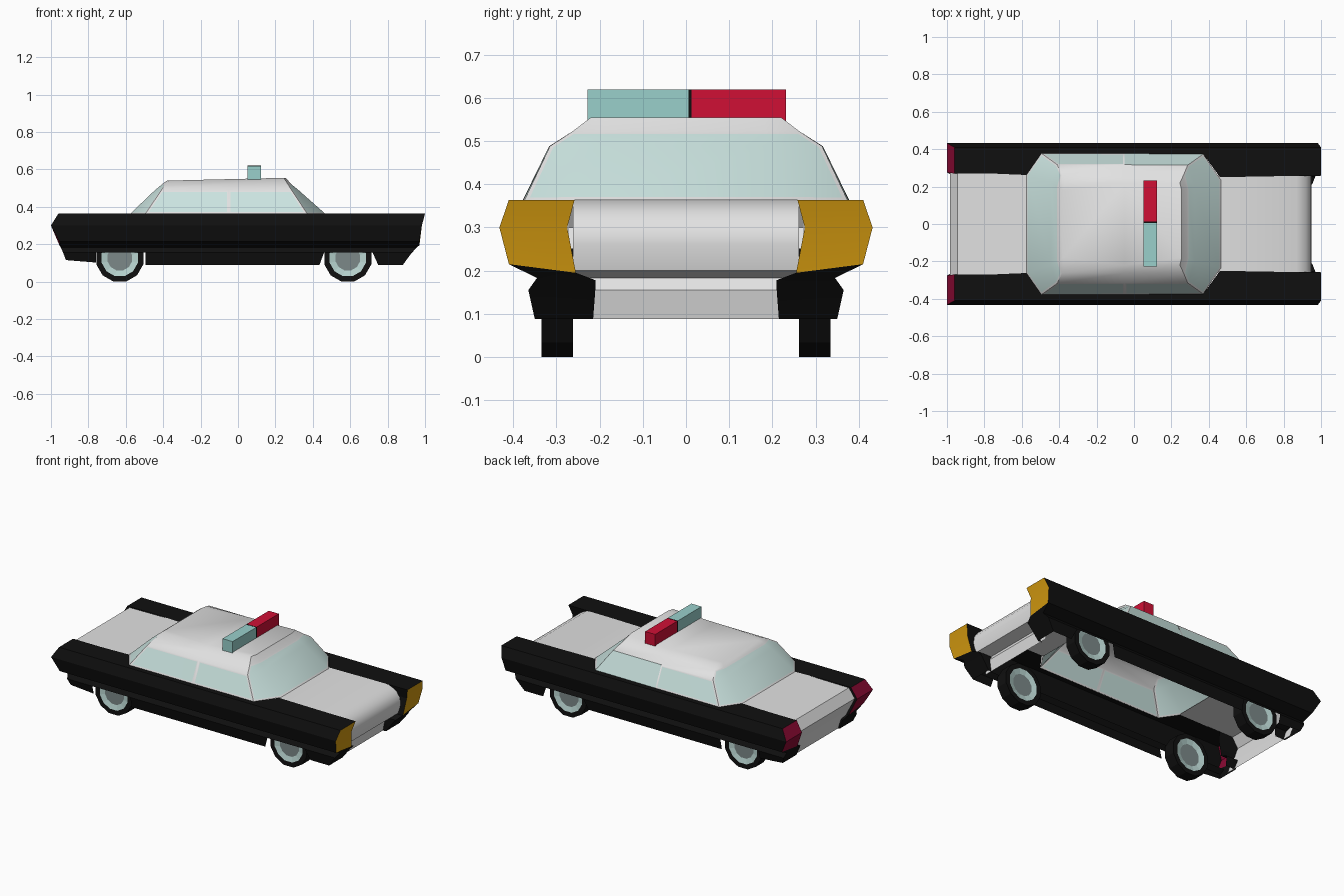
import bpy, bmesh, math

if "Cube" in bpy.data.objects:
    bpy.data.objects.remove(bpy.data.objects["Cube"])


def mat(name, r, g, b):
    m = bpy.data.materials.new(name)
    m.diffuse_color = (r, g, b, 1)
    m.use_nodes = True
    m.node_tree.nodes["Principled BSDF"].inputs["Base Color"].default_value = m.diffuse_color
    return m


BLACK = mat("black paint", 0.005, 0.005, 0.005)
WHITE = mat("white paint", 0.76, 0.76, 0.76)
GLASS = mat("window glass", 0.60, 0.78, 0.75)
TEAL = mat("teal lamp", 0.32, 0.63, 0.60)
RED = mat("red lamp", 0.63, 0.005, 0.036)
TAIL = mat("tail lamp red", 0.27, 0.003, 0.035)
AMBER = mat("amber lamp", 0.65, 0.32, 0.005)
WALL = mat("pale wheel ring", 0.48, 0.66, 0.63)
HUB = mat("hub grey", 0.20, 0.25, 0.25)


def finish(bm, name, mats, mirror=False, smooth=None):
    me = bpy.data.meshes.new(name)
    bm.to_mesh(me)
    bm.free()
    for m in mats:
        me.materials.append(m)
    ob = bpy.data.objects.new(name, me)
    bpy.context.collection.objects.link(ob)
    if smooth:
        bpy.ops.object.select_all(action='DESELECT')
        ob.select_set(True)
        bpy.context.view_layer.objects.active = ob
        bpy.ops.object.shade_smooth_by_angle(angle=math.radians(smooth))
    if mirror:
        md = ob.modifiers.new("mirror", 'MIRROR')
        md.use_axis = (False, True, False)
    return ob


# Black side body: rows run from the inner top edge over the outside to the sill
row_y = [0, 0.41, 0.432, 0.41, 0.345, 0.365, 0.35]
row_z = [0.364, 0.364, 0.30, 0.215, 0.183, 0.155, 0.088]
rear_x = [-0.96, -0.96, -1.0, -0.955, -0.945, -0.935, -0.92]
front_x = [1.0, 1.0, 0.983, 0.97, 0.952, 0.93, 0.88]
stations = [-1, -0.76, -0.575, -0.495, 0.37, 0.46, 0.72, 1]
inner_y = [0.27, 0.27, 0.262, 0.377, 0.374, 0.25, 0.255, 0.258]
sill_shift = {5: -0.025, 6: 0.03}
bm = bmesh.new()
grid = []
for i in range(7):
    row = []
    for j, x in enumerate(stations):
        y, z = row_y[i] or inner_y[j], row_z[i]
        if j == 0:
            x = rear_x[i]
        elif j == 7:
            x = front_x[i]
        if i == 6:
            x += sill_shift.get(j, 0)
            z += {0: 0.027, 1: 0.014}.get(j, 0)
        row.append(bm.verts.new((x, y, z)))
    grid.append(row)
for i in range(6):
    for j in range(7):
        if i == 5 and j in (1, 2, 5):      # wheel arches
            continue
        bm.faces.new((grid[i][j], grid[i][j + 1], grid[i + 1][j + 1], grid[i + 1][j]))

# Lamp faces and inner walls at both ends
cap_y = [0, 0.275, 0.255, 0.21, 0.21, 0.215]
cap_z = [0.364, 0.30, 0.195, 0.178, 0.155, 0.088]
for j, sgn, lamp in ((7, 1, 1), (0, -1, 2)):
    outer = [grid[i][j] for i in range(1, 7)]
    inner = [grid[0][j]]
    for k in range(1, 6):
        z = outer[k].co.z if k == 5 else cap_z[k]
        inner.append(bm.verts.new((outer[k].co.x, cap_y[k], z)))
    back = [bm.verts.new((0.85 * sgn, v.co.y, v.co.z)) for v in inner]
    for k in range(5):
        quad = [inner[k + 1], outer[k + 1], outer[k], inner[k]]
        wall = [back[k + 1], inner[k + 1], inner[k], back[k]]
        if sgn < 0:
            quad.reverse()
            wall.reverse()
        f = bm.faces.new(quad)
        f.material_index = lamp if k < 2 else 0
        bm.faces.new(wall)
finish(bm, "side_body", [BLACK, AMBER, TAIL], mirror=True, smooth=25)


# White centre panels: side profile swept across the car
def panel(name, pts, half):
    b = bmesh.new()
    a = [b.verts.new((x, -half, z)) for x, z in pts]
    c = [b.verts.new((x, half, z)) for x, z in pts]
    for k in range(len(pts) - 1):
        f = [a[k], a[k + 1], c[k + 1], c[k]]
        b.faces.new(f if pts[-1][0] > 0 else f[::-1])
    finish(b, name, [WHITE], smooth=40)


panel("hood_and_grille", [(0.44, 0.362), (0.87, 0.362), (0.92, 0.335), (0.945, 0.30),
                          (0.95, 0.26), (0.935, 0.20), (0.86, 0.183),
                          (0.875, 0.155), (0.86, 0.088)], 0.262)
panel("trunk_and_tail", [(-0.56, 0.362), (-0.945, 0.358), (-0.985, 0.30),
                         (-0.94, 0.20), (-0.91, 0.115)], 0.272)

# Cabin: stacked rings, each half-listed from windshield to rear window
levels = [
    (0.363, [(0.465, 0.235), (0.37, 0.374), (-0.05, 0.377), (-0.495, 0.378), (-0.575, 0.262)]),
    (0.488, [(0.325, 0.20), (0.287, 0.315), (-0.05, 0.317), (-0.41, 0.317), (-0.445, 0.22)]),
    (0.523, [(0.283, 0.185), (0.265, 0.262), (-0.05, 0.262), (-0.385, 0.262), (-0.403, 0.20)]),
    (0.549, [(0.255, 0.18), (0.245, 0.22), (-0.05, 0.22), (-0.37, 0.22), (-0.38, 0.18)]),
]
bm = bmesh.new()
rings = []
for n, (z, half) in enumerate(levels):
    pts = half + [(x, -y) for x, y in reversed(half)]
    rings.append([bm.verts.new((x, y, z + (0.024 * x if n == 3 else 0))) for x, y in pts])
shell = {}
for n in range(3):
    for k in range(10):
        m = (k + 1) % 10
        shell[n, k] = bm.faces.new((rings[n][k], rings[n][m], rings[n + 1][m], rings[n + 1][k]))
bm.faces.new(rings[3])
windows = [[(0, k)] for k in (1, 2, 6, 7)]
windows += [[(n, k) for n in (0, 1) for k in ks] for ks in ((8, 9, 0), (3, 4, 5))]
for w in windows:
    faces = [shell[key] for key in w]
    bmesh.ops.inset_region(bm, faces=faces, thickness=0.01, use_boundary=True, use_even_offset=True)
    for f in faces:
        f.material_index = 1
finish(bm, "cabin", [WHITE, GLASS], smooth=35)

# Roof light bar
for name, y0, y1, m, g in (("lamp_teal", -0.228, 0.006, TEAL, 0), ("lamp_divider", 0.006, 0.013, BLACK, 0.0005),
                           ("lamp_red", 0.013, 0.232, RED, 0)):
    bm = bmesh.new()
    bmesh.ops.create_cube(bm, size=1)
    for v in bm.verts:
        v.co = (0.087 + v.co.x * 0.07, (y0 + y1) / 2 + v.co.y * (y1 - y0), 0.582 + v.co.z * 0.074 + g)
    finish(bm, name, [m])

# Wheels: concentric rings with pale band and hub on both faces
N = 12
for name, cx in (("front_wheel", 0.587), ("rear_wheel", -0.632)):
    bm = bmesh.new()
    prof = [(0.068, 0.27), (0.10, 0.262), (0.13, 0.262), (0.13, 0.335), (0.10, 0.335), (0.068, 0.327)]
    loops = [[bm.verts.new((cx + r * math.cos((k + 0.5) * math.tau / N), y,
                            0.1256 + r * math.sin((k + 0.5) * math.tau / N)))
              for k in range(N)] for r, y in prof]
    for i in range(5):
        for k in range(N):
            m = (k + 1) % N
            f = bm.faces.new((loops[i][k], loops[i][m], loops[i + 1][m], loops[i + 1][k]))
            f.material_index = 1 if i in (0, 4) else 0
    for lp in (loops[0], loops[-1]):
        bm.faces.new(lp).material_index = 2
    bmesh.ops.recalc_face_normals(bm, faces=bm.faces[:])
    finish(bm, name, [BLACK, WALL, HUB], mirror=True)
